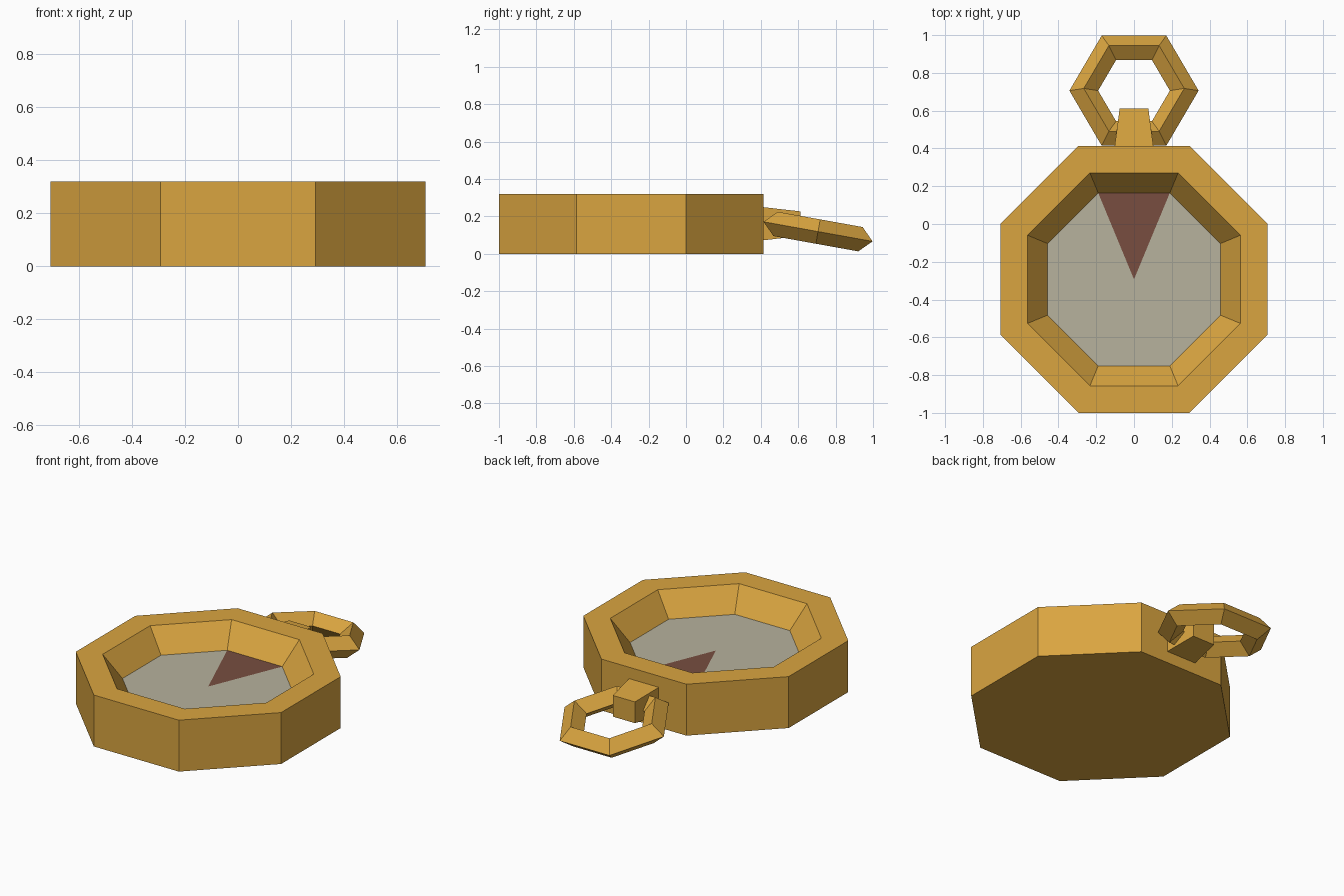
import bpy, bmesh, math
from mathutils import Matrix, Vector

if "Cube" in bpy.data.objects:
    bpy.data.objects.remove(bpy.data.objects["Cube"])


def material(name, rgb):
    m = bpy.data.materials.new(name)
    m.diffuse_color = (*rgb, 1)
    m.use_nodes = True
    m.node_tree.nodes["Principled BSDF"].inputs["Base Color"].default_value = m.diffuse_color
    return m


GOLD = material("gold", (0.70, 0.376, 0.051))
DIAL = material("grey dial", (0.474, 0.445, 0.337))
MARK = material("dark red marker", (0.188, 0.076, 0.051))


def finish(bm, name, mats):
    bmesh.ops.recalc_face_normals(bm, faces=bm.faces)
    me = bpy.data.meshes.new(name)
    bm.to_mesh(me)
    bm.free()
    for m in mats:
        me.materials.append(m)
    ob = bpy.data.objects.new(name, me)
    bpy.context.collection.objects.link(ob)
    return ob


def polygon_ring(bm, apothem, z, cy, n=8):
    r = apothem / math.cos(math.pi / n)
    angles = [2 * math.pi * (i + 0.5) / n for i in range(n)]
    return [bm.verts.new((r * math.cos(a), cy + r * math.sin(a), z)) for a in angles]


def bridge(bm, a, b):
    n = len(a)
    for i in range(n):
        bm.faces.new((a[i], a[(i + 1) % n], b[(i + 1) % n], b[i]))


# Octagonal case: outer wall, flat rim, sloped inner wall and dial floor
CY = -0.293
bm = bmesh.new()
rings = [polygon_ring(bm, a, z, CY) for a, z in
         ((0.707, 0), (0.707, 0.32), (0.5635, 0.32), (0.4575, 0.181))]
for a, b in zip(rings, rings[1:]):
    bridge(bm, a, b)
bm.faces.new(rings[0])
floor = rings[-1]
hub = bm.verts.new((0, CY, 0.181))
for i in range(8):
    f = bm.faces.new((floor[i], floor[(i + 1) % 8], hub))
    # The dial segment facing the loop is the marker
    f.material_index = 2 if f.calc_center_median().y > CY + 0.25 else 1
finish(bm, "case", [GOLD, DIAL, MARK])

# Tapered stub joining case and loop
bm = bmesh.new()
ends = []
for y, hx, hz in ((0.40, 0.104, 0.09), (0.611, 0.076, 0.066)):
    ends.append([bm.verts.new((sx * hx, y, 0.161 + sz * hz))
                 for sx, sz in ((-1, -1), (1, -1), (1, 1), (-1, 1))])
    bm.faces.new(ends[-1])
bridge(bm, *ends)
finish(bm, "loop_stub", [GOLD])

# Hexagonal loop with diamond section, tilted downward
bm = bmesh.new()
rings = []
for r, z in ((0.342, 0), (0.266, 0.066), (0.19, 0), (0.266, -0.066)):
    rings.append([bm.verts.new((r * math.cos(i * math.pi / 3),
                                r * math.sin(i * math.pi / 3), z)) for i in range(6)])
for k in range(4):
    bridge(bm, rings[k], rings[(k + 1) % 4])
bm.transform(Matrix.Translation(Vector((0, 0.706, 0.119)))
             @ Matrix.Rotation(math.radians(-10.2), 4, 'X'))
finish(bm, "hanging_loop", [GOLD])
